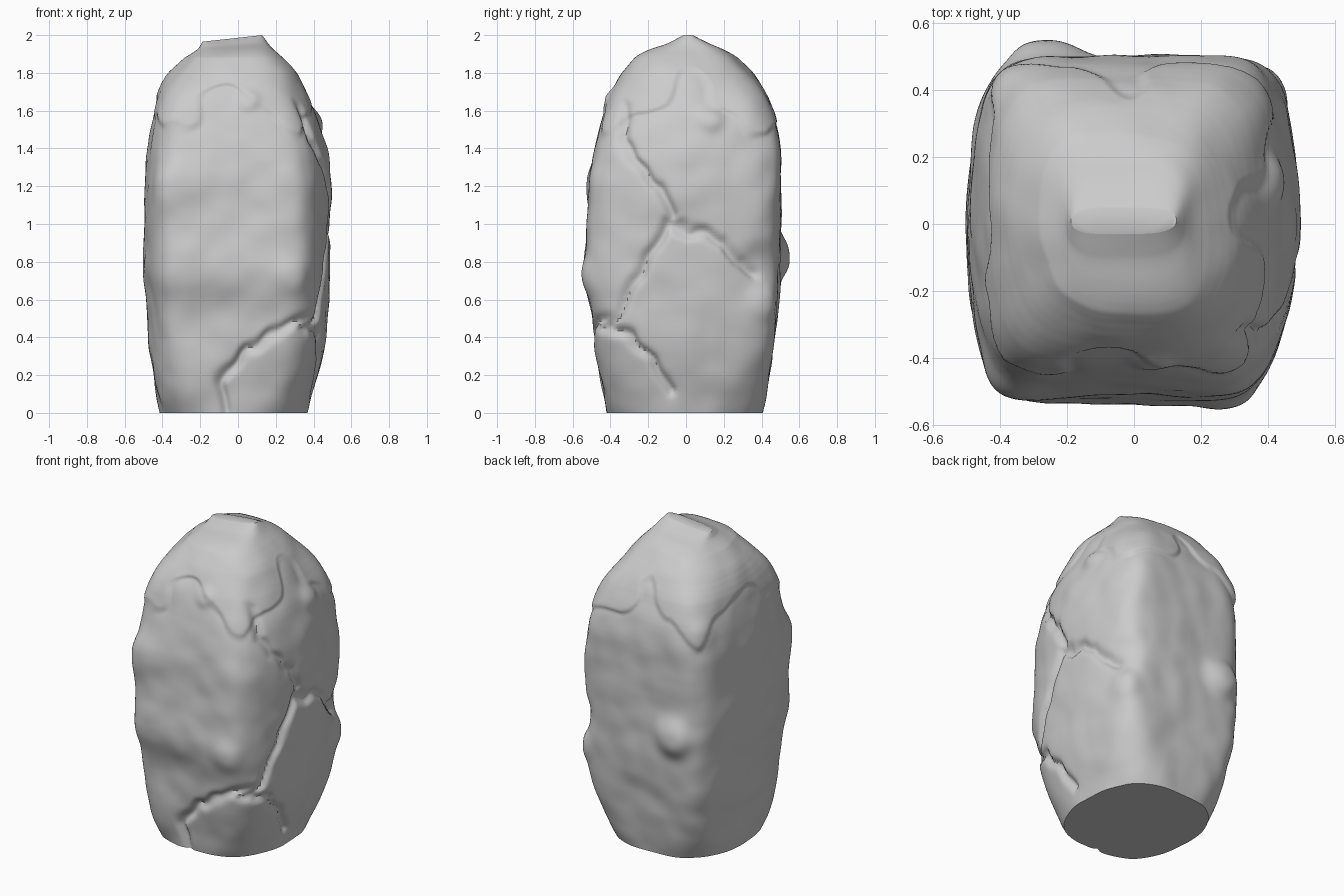
import bpy, bmesh, math
from mathutils import Vector, noise

if "Cube" in bpy.data.objects:
    bpy.data.objects.remove(bpy.data.objects["Cube"])

# Body profile: height, left, right, front, back
PROFILE = [
    (0.00, -.41, .37, -.42, .40), (0.20, -.445, .43, -.46, .44),
    (0.40, -.48, .47, -.495, .47), (0.55, -.485, .48, -.50, .485),
    (0.70, -.495, .485, -.54, .495),
    (1.00, -.50, .49, -.515, .50), (1.20, -.495, .49, -.52, .505),
    (1.40, -.49, .47, -.49, .50), (1.60, -.455, .415, -.44, .47),
    (1.75, -.41, .355, -.37, .39), (1.86, -.31, .28, -.30, .30),
    (1.92, -.24, .20, -.22, .23), (1.95, -.21, .17, -.12, .15),
    (2.00, -.19, .13, -.03, .05)]

# Cracks on the front (x, z) and on the right side (y, z)
FRONT_CRACKS = [[(-.06, 0), (-.10, .18), (.05, .33), (.20, .42), (.40, .54)]]
RIGHT_CRACKS = [
    [(-.46, .45), (-.36, .53), (-.28, .70), (-.16, .88), (-.10, 1.02),
     (.02, .96), (.20, .91), (.28, .80), (.38, .74)],
    [(-.33, 1.62), (-.34, 1.45), (-.28, 1.33), (-.14, 1.20), (-.07, 1.04)],
    [(-.43, .50), (-.30, .40), (-.18, .28), (-.08, .10)]]

# Knobs and dents: centre, radius, height
KNOBS = [
    ((-.25, .50, .83), .11, .06), ((.43, .42, .58), .09, .03),
    ((.44, .42, .78), .12, -.03),
    ((-.36, -.50, 1.20), .12, .02), ((.28, -.52, .72), .09, .02),
    ((-.1, -.50, .48), .20, -.015), ((-.42, -.47, .50), .26, -.03),
    ((-.44, -.48, .85), .15, -.015),
    ((.05, -.42, 1.66), .06, .02), ((.40, .13, 1.55), .07, .025),
    ((.49, .36, 1.30), .09, .015), ((-.42, .42, 1.50), .09, .015),
    ((.25, .0, 1.9), .12, -.02),
    ((-.25, -.24, 1.86), .18, -.035), ((.24, .25, 1.84), .18, -.03)]


def section(z):
    for lo, hi in zip(PROFILE, PROFILE[1:]):
        if z <= hi[0]:
            f = (z - lo[0]) / (hi[0] - lo[0])
            return [a + (b - a) * f for a, b in zip(lo[1:], hi[1:])]
    return PROFILE[-1][1:]


def smooth_section(z):
    h = min(.07, z, (2 - z) * .3)
    rows = [section(z + h * f) for f in (-1, -.5, 0, .5, 1)]
    return [sum(col) / 5 for col in zip(*rows)]


def line_distance(p, line):
    best = 9
    for a, b in zip(line, line[1:]):
        a, b = Vector(a), Vector(b)
        f = max(0, min(1, (p - a).dot(b - a) / (b - a).length_squared))
        best = min(best, (p - a - (b - a) * f).length)
    return best


def clamp(v):
    return max(0, min(1, v))


def relief(p, angle):
    d = .013 * noise.noise(p * 3.2) + .007 * noise.noise(p * 7.5)
    for centre, radius, height in KNOBS:
        q = (p - Vector(centre)).length / radius
        d += height * math.exp(-q ** 3)
    # Crack grooves, with a wandering edge
    wobble = .04 * noise.noise(p * 9)
    front = clamp((-p.y - .36) / .08)
    right = clamp((p.x - .28) / .08)
    depth = 0
    if front:
        for line in FRONT_CRACKS:
            q = line_distance(Vector((p.x, p.z + wobble)), line)
            depth = max(depth, front * math.exp(-(q / .025) ** 2))
    if right:
        for line in RIGHT_CRACKS:
            q = line_distance(Vector((p.y, p.z + wobble)), line)
            depth = max(depth, right * math.exp(-(q / .025) ** 2))
    d -= .030 * depth
    # Overhanging lip of the crown, dripping lower at the corners
    lip = 1.47 + .24 * abs(math.cos(2 * angle)) + .2 * noise.noise(p * 5)
    below = lip - p.z
    if below > 0:
        d -= .018 * clamp(below / .05) * math.exp(-below / .14)
    return d


def bow(x, y):
    # Sides narrow toward the front and back edges
    if x > 0:
        return .24 if y < 0 else .12
    return .13 if y < 0 else .15


stone = bpy.data.materials.new("grey stone")
stone.diffuse_color = (.6, .6, .6, 1)
stone.use_nodes = True
stone.node_tree.nodes["Principled BSDF"].inputs["Base Color"].default_value = stone.diffuse_color

# Loft the rock pillar from bowed, rounded-square rings
SIDES, RINGS = 240, 180
bm = bmesh.new()
rings = []
for i in range(RINGS + 1):
    z = 2 * math.sin(i / RINGS * math.pi / 2) if i < RINGS else 2
    x0, x1, y0, y1 = smooth_section(z)
    cx, cy, a, b = (x0 + x1) / 2, (y0 + y1) / 2, (x1 - x0) / 2, (y1 - y0) / 2
    power = 3.2 + 4.8 * clamp(z / .5) - 3.5 * clamp((z - 1.3) / .5)
    ring = []
    for k in range(SIDES):
        t = 2 * math.pi * k / SIDES
        c, s = math.cos(t), math.sin(t)
        r = (abs(c / a) ** power + abs(s / b) ** power) ** (-1 / power)
        x = r * c * (1 - bow(c, s) * (r * s / b) ** 2)
        p = Vector((cx + x, cy + r * s, z))
        out = Vector((x, r * s, 0)).normalized()
        p += out * relief(p, t) * clamp(r / .35)
        # Crown ridge slopes down to the left
        p.z -= .035 * clamp((z - 1.88) / .12) * (.13 - p.x) / .32
        ring.append(bm.verts.new(p))
    rings.append(ring)
for lower, upper in zip(rings, rings[1:]):
    for k in range(SIDES):
        n = (k + 1) % SIDES
        bm.faces.new((lower[k], lower[n], upper[n], upper[k]))
bm.faces.new(rings[0][::-1])
bm.faces.new(rings[-1])

mesh = bpy.data.meshes.new("rock_pillar")
bm.to_mesh(mesh)
bm.free()
mesh.materials.append(stone)
rock = bpy.data.objects.new("rock_pillar", mesh)
bpy.context.collection.objects.link(rock)
bpy.context.view_layer.objects.active = rock
rock.select_set(True)
bpy.ops.object.shade_smooth_by_angle(angle=math.radians(50))
